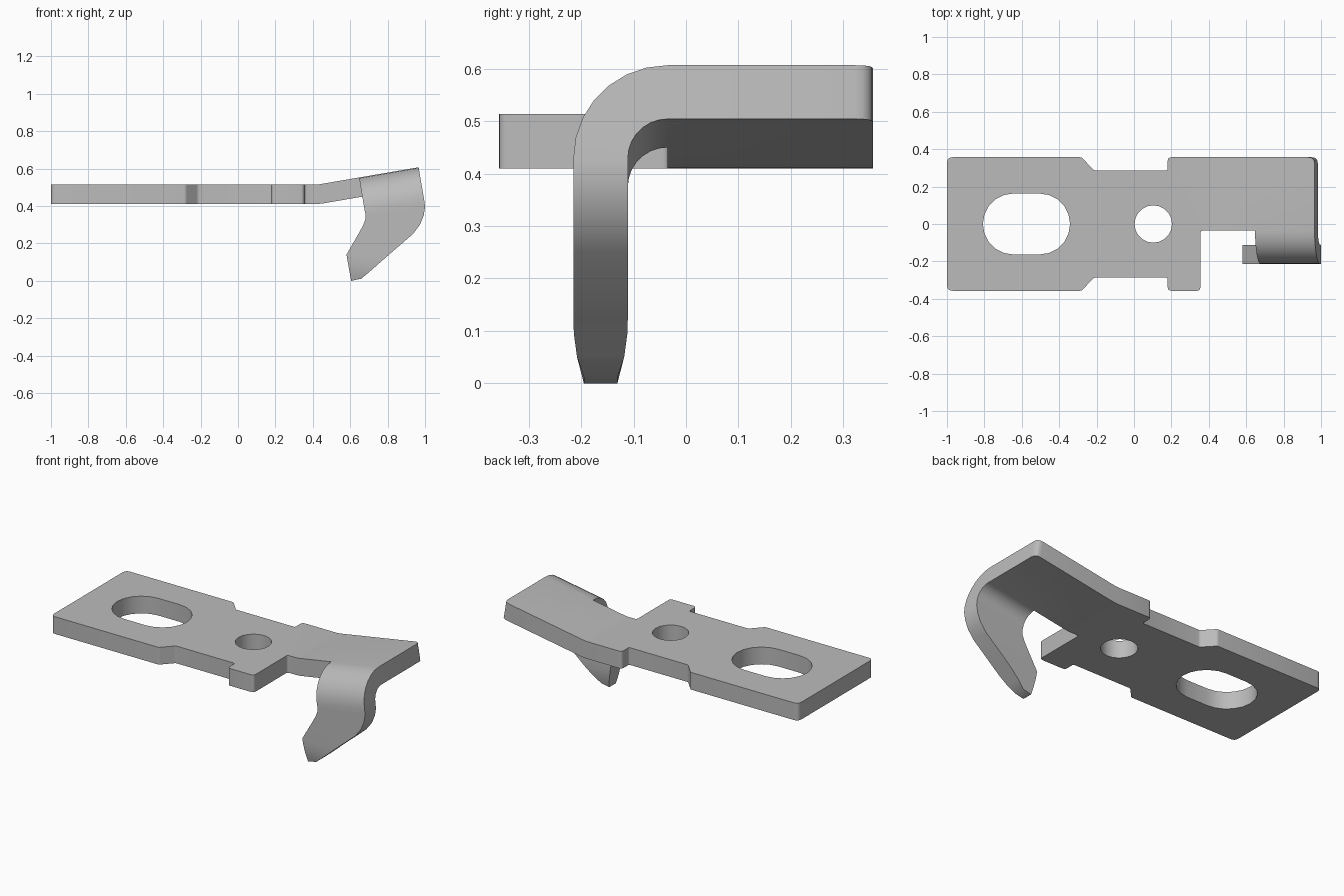
import bpy, bmesh
from math import sin, cos, pi, radians
from mathutils import Vector

if "Cube" in bpy.data.objects:
    bpy.data.objects.remove(bpy.data.objects["Cube"], do_unlink=True)

BASE, T = 0.41, 0.104              # underside height and sheet thickness
TILT = radians(9.7)                # upward bend of the end tab
X0, BEND = 0.40, 0.06              # where the bend starts, and its length
LEFT, RIGHT, FOLD = 0.668, 0.991, -0.035   # tab strip that folds into the hook


def bent(x, y, h):
    """Place a point of the flat sheet (height h above its underside)."""
    f = min(max((x - X0) / BEND, 0), 1)
    a, r = f * TILT, BEND / TILT
    rest = x - X0 - f * BEND
    return Vector((X0 + (r - h) * sin(a) + rest * cos(a), y,
                   BASE + r - (r - h) * cos(a) + rest * sin(a)))


def rounded(corners, steps=4):
    """Outline from (x, y, radius) corners, with radius as trimmed length."""
    pts = []
    for i, (x, y, r) in enumerate(corners):
        p = Vector((x, y))
        if r == 0:
            pts.append(p)
            continue
        a = p + (Vector(corners[i - 1][:2]) - p).normalized() * r
        b = p + (Vector(corners[(i + 1) % len(corners)][:2]) - p).normalized() * r
        for k in range(steps + 1):
            t = k / steps
            pts.append(a * (1 - t) ** 2 + p * 2 * t * (1 - t) + b * t * t)
    return pts


def slot(cx, half, r, n=10):
    """Round-ended hole outline."""
    return [Vector((cx + s * half + r * cos(a), r * sin(a)))
            for s, start in ((1, -pi / 2), (-1, pi / 2))
            for a in (start + pi * k / n for k in range(n + (half > 0)))]


bm = bmesh.new()

# flat plate with a slot and a round hole
outline = rounded([
    (-1, 0.357, 0.03), (-0.28, 0.357, 0.01), (-0.215, 0.287, 0.01),
    (0.18, 0.287, 0.01), (0.18, 0.357, 0.02), (RIGHT, 0.357, 0.035),
    (RIGHT, FOLD, 0), (LEFT, FOLD, 0), (0.355, FOLD, 0.015),
    (0.355, -0.357, 0.02), (0.18, -0.357, 0.02), (0.18, -0.287, 0.01),
    (-0.215, -0.287, 0.01), (-0.28, -0.357, 0.01), (-1, -0.357, 0.03)])
for loop in (outline, slot(-0.575, 0.07, 0.163), slot(0.103, 0, 0.1)):
    vs = [bm.verts.new((p.x, p.y, 0)) for p in loop]
    for i, v in enumerate(vs):
        bm.edges.new((vs[i - 1], v))
bmesh.ops.triangle_fill(bm, use_beauty=True, edges=bm.edges[:])

# cut lines for the bend, then thickness
for k in range(5):
    bmesh.ops.bisect_plane(bm, geom=bm.verts[:] + bm.edges[:] + bm.faces[:],
                           plane_co=(X0 + BEND * k / 4, 0, 0), plane_no=(1, 0, 0))
ext = bmesh.ops.extrude_face_region(bm, geom=bm.faces[:], use_keep_orig=True)
for v in ext["geom"]:
    if isinstance(v, bmesh.types.BMVert):
        v.co.z = T
strip = [f for f in bm.faces
         if all(abs(v.co.y - FOLD) < 1e-4 and v.co.x > LEFT - 0.01 for v in f.verts)]
bmesh.ops.delete(bm, geom=strip, context='FACES')
for v in bm.verts:
    v.co = bent(*v.co)

# hook: rings of left outer, right outer, right inner, left inner
R_OUT, R_IN = 0.18, 0.076
rings = []
for k in range(8):
    a = pi / 2 * k / 7
    o, i = [(FOLD - r * sin(a), T - R_OUT + r * cos(a)) for r in (R_OUT, R_IN)]
    rings.append([bent(LEFT, *o), bent(RIGHT, *o), bent(RIGHT, *i), bent(LEFT, *i)])
Y_OUT, Y_IN = FOLD - R_OUT, FOLD - R_IN
for lx, lz, rx, rz, inset in [
        (0.683, 0.35, 1.0, 0.395, 0), (0.680, 0.325, 0.993, 0.35, 0),
        (0.668, 0.295, 0.973, 0.30, 0), (0.65, 0.262, 0.935, 0.25, 0),
        (0.58, 0.14, 0.79, 0.125, 0), (0.587, 0.10, 0.755, 0.094, 0.001),
        (0.596, 0.05, 0.705, 0.05, 0.007), (0.605, 0.0, 0.66, 0.012, 0.02)]:
    o, i = Y_OUT + inset, Y_IN - inset
    rings.append([Vector(p) for p in
                  ((lx, o, lz), (rx, o, rz), (rx, i, rz), (lx, i, lz))])
rows = [[bm.verts.new(p) for p in ring] for ring in rings]
for a, b in zip(rows, rows[1:]):
    for j in range(4):
        bm.faces.new((a[j - 1], a[j], b[j], b[j - 1]))
bm.faces.new(rows[-1])

bmesh.ops.remove_doubles(bm, verts=bm.verts[:], dist=0.0005)
bmesh.ops.recalc_face_normals(bm, faces=bm.faces[:])
mesh = bpy.data.meshes.new("hooked_bracket")
bm.to_mesh(mesh)
bm.free()

# plain grey metal
grey = bpy.data.materials.new("plain_grey")
grey.use_nodes = True
grey.diffuse_color = (0.5, 0.5, 0.5, 1)
grey.node_tree.nodes["Principled BSDF"].inputs["Base Color"].default_value = (0.5, 0.5, 0.5, 1)
mesh.materials.append(grey)

bracket = bpy.data.objects.new("hooked_bracket", mesh)
bpy.context.collection.objects.link(bracket)
bpy.ops.object.select_all(action='DESELECT')
bracket.select_set(True)
bpy.context.view_layer.objects.active = bracket
bpy.ops.object.shade_smooth_by_angle(angle=radians(30))
